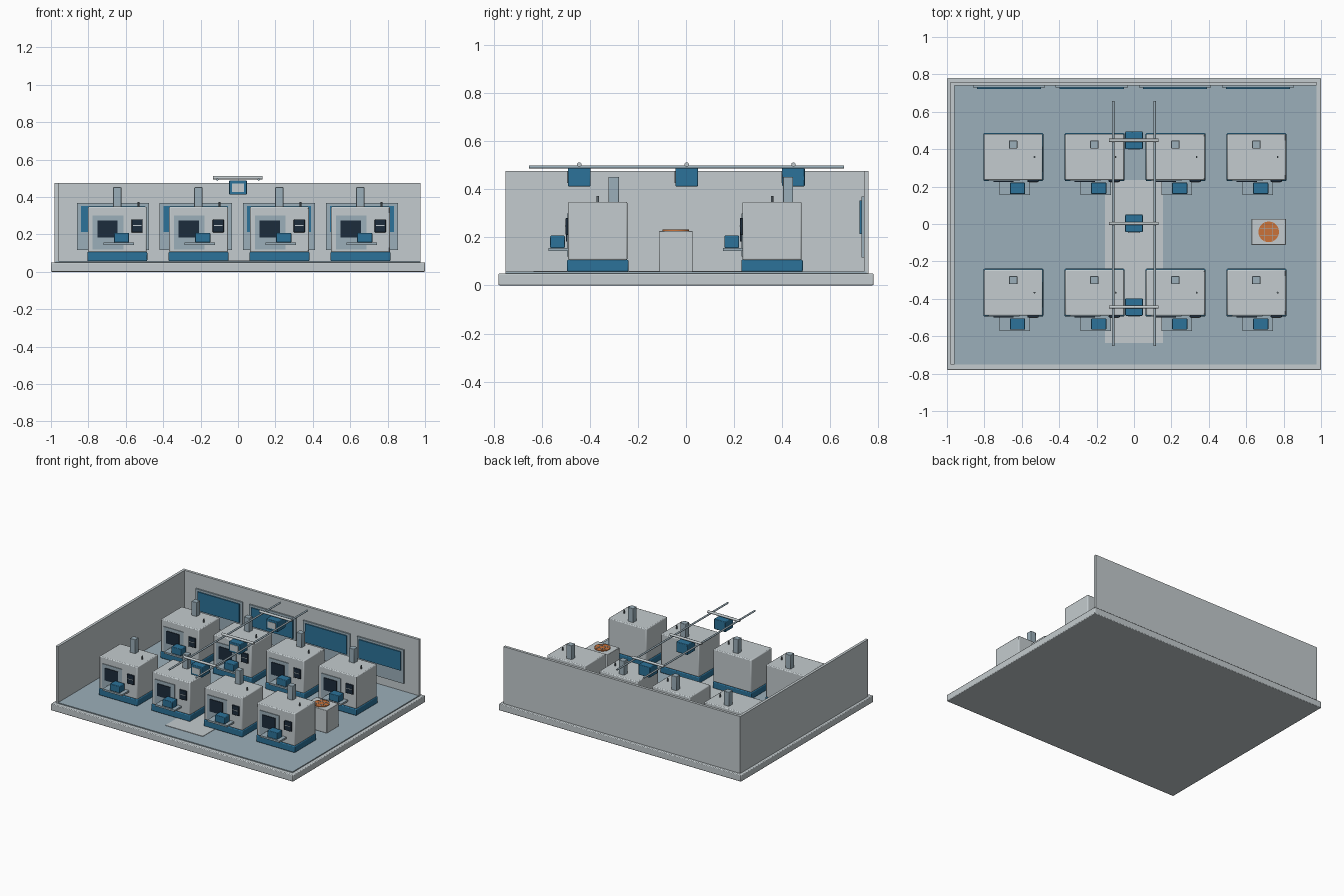
import bpy, math
from mathutils import Vector

if "Cube" in bpy.data.objects:
    bpy.data.objects.remove(bpy.data.objects["Cube"])


def material(name, rgb):
    m = bpy.data.materials.new(name)
    m.use_nodes = True
    m.diffuse_color = (*rgb, 1)
    m.node_tree.nodes["Principled BSDF"].inputs["Base Color"].default_value = (*rgb, 1)
    return m


PALE = material("pale grey", (0.55, 0.60, 0.62))
MIST = material("blue grey", (0.33, 0.43, 0.49))
BLUE = material("machine blue", (0.025, 0.17, 0.32))
DARK = material("dark glass", (0.012, 0.025, 0.045))
STEEL = material("dark steel", (0.12, 0.15, 0.17))
ORANGE = material("orange", (0.60, 0.17, 0.04))


def box(name, mat, x, y, z, bevel=0.0):
    """Box given by its (low, high) range on each axis."""
    lo, hi = Vector((x[0], y[0], z[0])), Vector((x[1], y[1], z[1]))
    bpy.ops.mesh.primitive_cube_add(size=1, location=(lo + hi) / 2)
    ob = bpy.context.object
    ob.name = name
    ob.scale = hi - lo
    bpy.ops.object.transform_apply(location=False, rotation=False, scale=True)
    ob.data.materials.append(mat)
    if bevel:
        mod = ob.modifiers.new("soft edges", "BEVEL")
        mod.width = bevel
        mod.segments = 2
        bpy.ops.object.shade_smooth_by_angle()
    return ob


def rod(name, mat, start, end, radius, sides=16):
    a, b = Vector(start), Vector(end)
    bpy.ops.mesh.primitive_cylinder_add(vertices=sides, radius=radius,
                                        depth=(b - a).length, location=(a + b) / 2)
    ob = bpy.context.object
    ob.name = name
    ob.rotation_euler = (b - a).to_track_quat("Z", "Y").to_euler()
    ob.data.materials.append(mat)
    bpy.ops.object.shade_smooth_by_angle()
    return ob


def around(c, half):
    return (c - half, c + half)


# Room shell
box("foundation_slab", PALE, (-1, 1), (-0.78, 0.78), (0, 0.05), 0.005)
box("floor", MIST, (-0.975, 0.975), (-0.75, 0.75), (0.05, 0.057))
box("aisle_strip", PALE, (-0.155, 0.155), (-0.635, 0.235), (0.057, 0.06))
box("back_wall", PALE, (-0.98, 0.975), (0.74, 0.76), (0.05, 0.475))
box("side_wall", PALE, (-0.98, -0.96), (-0.75, 0.76), (0.05, 0.475))

# Wall windows: frame with a glazed upper part
for cx in (-0.668, -0.226, 0.219, 0.663):
    box("window_frame", MIST, around(cx, 0.193), (0.73, 0.741), (0.117, 0.369))
    box("window_pane", BLUE, around(cx, 0.172), (0.722, 0.731), (0.213, 0.353))


def machine(cx, cy):
    def part(name, mat, x, y, z, bevel=0.0):
        box(name, mat, (cx + x[0], cx + x[1]), (cy + y[0], cy + y[1]), z, bevel)

    front = -0.123
    part("machine_base", BLUE, (-0.16, 0.16), (-0.128, 0.128), (0.057, 0.107), 0.006)
    part("machine_body", PALE, (-0.157, 0.157), (front, 0.123), (0.105, 0.348), 0.006)
    # Door, door glass and control screen
    part("machine_door", MIST, (-0.132, 0.032), (front - 0.005, front + 0.002), (0.12, 0.30))
    part("door_glass", DARK, (-0.106, 0.002), (front - 0.010, front - 0.004), (0.183, 0.275))
    part("control_screen", DARK, (0.076, 0.135), (front - 0.011, front + 0.002), (0.21, 0.28), 0.003)
    part("screen_stripe", PALE, (0.083, 0.128), (front - 0.013, front - 0.010), (0.246, 0.250))
    # Shelf carrying a tray
    part("shelf", MIST, (-0.074, 0.088), (-0.204, front), (0.143, 0.156))
    part("tray", BLUE, (-0.018, 0.063), (-0.198, -0.137), (0.156, 0.207), 0.004)
    # Vent post and signal pin on the roof
    part("vent_post", MIST, (-0.023, 0.021), (0.045, 0.088), (0.345, 0.452), 0.003)
    rod("signal_pin", STEEL, (cx + 0.113, cy, 0.345), (cx + 0.113, cy, 0.373), 0.005, 12)


for cy in (-0.367, 0.358):
    for cx in (-0.645, -0.211, 0.222, 0.655):
        machine(cx, cy)

# Overhead gantry: long rails, cross bars and hanging units
for sx in (-0.111, 0.111):
    rod("gantry_rail", MIST, (sx, -0.653, 0.493), (sx, 0.657, 0.493), 0.0065)
for cy in (-0.444, 0.003, 0.447):
    rod("cross_bar", PALE, (-0.133, cy, 0.503), (0.13, cy, 0.503), 0.009)
    box("hanging_unit", BLUE, around(0, 0.047), around(cy, 0.047), (0.412, 0.489), 0.004)
    box("unit_face", PALE, around(0, 0.033), (cy - 0.050, cy - 0.046), (0.427, 0.473))

# Pedestal with a round patterned emblem plate
px, py, r = 0.72, -0.042, 0.055
box("pedestal", PALE, around(px, 0.092), around(py, 0.07), (0.057, 0.227), 0.003)
rod("pedestal_disc", ORANGE, (px, py, 0.225), (px, py, 0.232), r, 32)
for d in (-0.02, 0.02):
    half = math.sqrt(r * r - d * d) - 0.003
    box("disc_line", MIST, around(px + d, 0.0015), around(py, half), (0.231, 0.2335))
    box("disc_line", MIST, around(px, half), around(py + d, 0.0015), (0.231, 0.2335))
